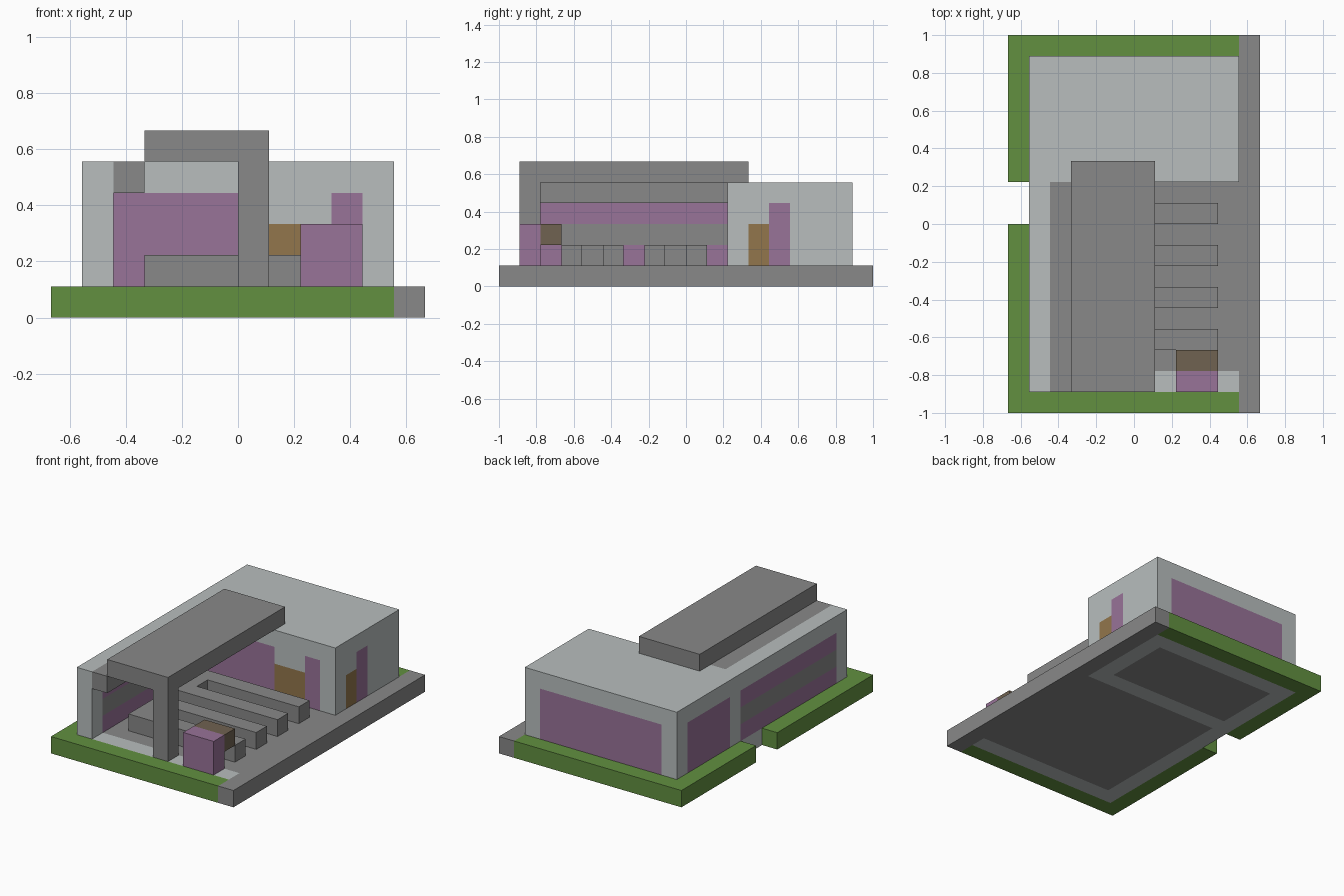
import bpy
import bmesh
from mathutils import Vector

if "Cube" in bpy.data.objects:
    bpy.data.objects.remove(bpy.data.objects["Cube"], do_unlink=True)

UNIT = 1 / 9  # everything sits on a grid of 12 x 18 x 6 cells


def material(name, rgb):
    color = [((c / 255 + 0.055) / 1.055) ** 2.4 for c in rgb] + [1]
    mat = bpy.data.materials.new(name)
    mat.use_nodes = True
    mat.diffuse_color = color
    mat.node_tree.nodes["Principled BSDF"].inputs["Base Color"].default_value = color
    return mat


GRASS = material("grass green", (98, 144, 64))
PLASTER = material("pale plaster", (184, 190, 190))
CONCRETE = material("concrete grey", (136, 136, 136))
GLASS = material("purple glass", (152, 115, 152))
WOOD = material("door wood", (146, 118, 76))
DARK_WOOD = material("dark wood", (112, 98, 81))


def block(name, low, high, mat, panels=()):
    """Box between two grid corners; panels (low, high, material) recolour cut faces."""
    low, high = Vector(low), Vector(high)
    bm = bmesh.new()
    bmesh.ops.create_cube(bm, size=1)
    for v in bm.verts:
        v.co = [low[i] if v.co[i] < 0 else high[i] for i in range(3)]
    # Cut along every panel edge that crosses the box
    for axis in range(3):
        normal = Vector([float(i == axis) for i in range(3)])
        cuts = {p[end][axis] for p in panels for end in (0, 1)}
        for c in sorted(cuts):
            if low[axis] < c < high[axis]:
                bmesh.ops.bisect_plane(bm, geom=bm.verts[:] + bm.edges[:] + bm.faces[:],
                                       plane_co=normal * c, plane_no=normal)
    mats = [mat]
    for p_low, p_high, p_mat in panels:
        if p_mat not in mats:
            mats.append(p_mat)
        for f in bm.faces:
            mid = f.calc_center_median()
            if all(p_low[i] - 0.01 < mid[i] < p_high[i] + 0.01 for i in range(3)):
                f.material_index = mats.index(p_mat)
    bmesh.ops.scale(bm, vec=(UNIT,) * 3, verts=bm.verts)
    mesh = bpy.data.meshes.new(name)
    bm.to_mesh(mesh)
    bm.free()
    for m in mats:
        mesh.materials.append(m)
    obj = bpy.data.objects.new(name, mesh)
    bpy.context.collection.objects.link(obj)
    return obj


# Ground: foundation slab with grass ends and grey floors, lawns and pavement
block("ground_slab", (-5, -9, 0), (5, 9, 1), PLASTER, [
    ((-5, -9, 0), (5, -8, 1), GRASS),
    ((-5, 8, 0), (5, 9, 1), GRASS),
    ((-4, 3, 0), (4, 7, 1), CONCRETE),
    ((-4, -7, 0), (5, 2, 1), CONCRETE),
])
block("front_lawn", (-6, -9, 0), (-5, 0, 1), GRASS)
block("back_lawn", (-6, 2, 0), (-5, 9, 1), GRASS)
block("pavement", (5, -9, 0), (6, 9, 1), CONCRETE)

# Main building with windows and doors on each side
block("main_building", (-5, 2, 1), (5, 8, 5), PLASTER, [
    ((-4, 2, 1), (1, 2, 4), GLASS),
    ((1, 2, 1), (3, 2, 3), WOOD),
    ((3, 2, 1), (4, 2, 4), GLASS),
    ((-4, 8, 1), (4, 8, 4), GLASS),
    ((-5, 3, 1), (-5, 7, 4), GLASS),
    ((5, 3, 1), (5, 4, 3), WOOD),
    ((5, 4, 1), (5, 5, 4), GLASS),
])

# Side wall with two window bands, seen from both sides
block("side_wall", (-5, -8, 1), (-4, 2, 5), PLASTER, [
    ((-5, -7, 1), (-4, 2, 2), GLASS),
    ((-5, -7, 2), (-4, 2, 3), CONCRETE),
    ((-5, -7, 3), (-4, 2, 4), GLASS),
])
block("wall_beam", (-4, -8, 4), (-3, 2, 5), CONCRETE)

# Canopy over the court
block("canopy_roof", (-3, -8, 5), (1, 3, 6), CONCRETE)
block("canopy_pillar", (0, -8, 1), (1, -7, 5), CONCRETE)

# Two U-shaped benches
for label, y in (("front", -6), ("back", -2)):
    block(label + "_bench_near_arm", (-3, y, 1), (4, y + 1, 2), CONCRETE)
    block(label + "_bench_far_arm", (-3, y + 2, 1), (4, y + 3, 2), CONCRETE)
    block(label + "_bench_link", (-3, y + 1, 1), (-2, y + 2, 2), CONCRETE)

# Kiosk with a counter
block("kiosk", (2, -8, 1), (4, -7, 3), GLASS)
block("kiosk_counter", (2, -7, 2), (4, -6, 3), DARK_WOOD)
